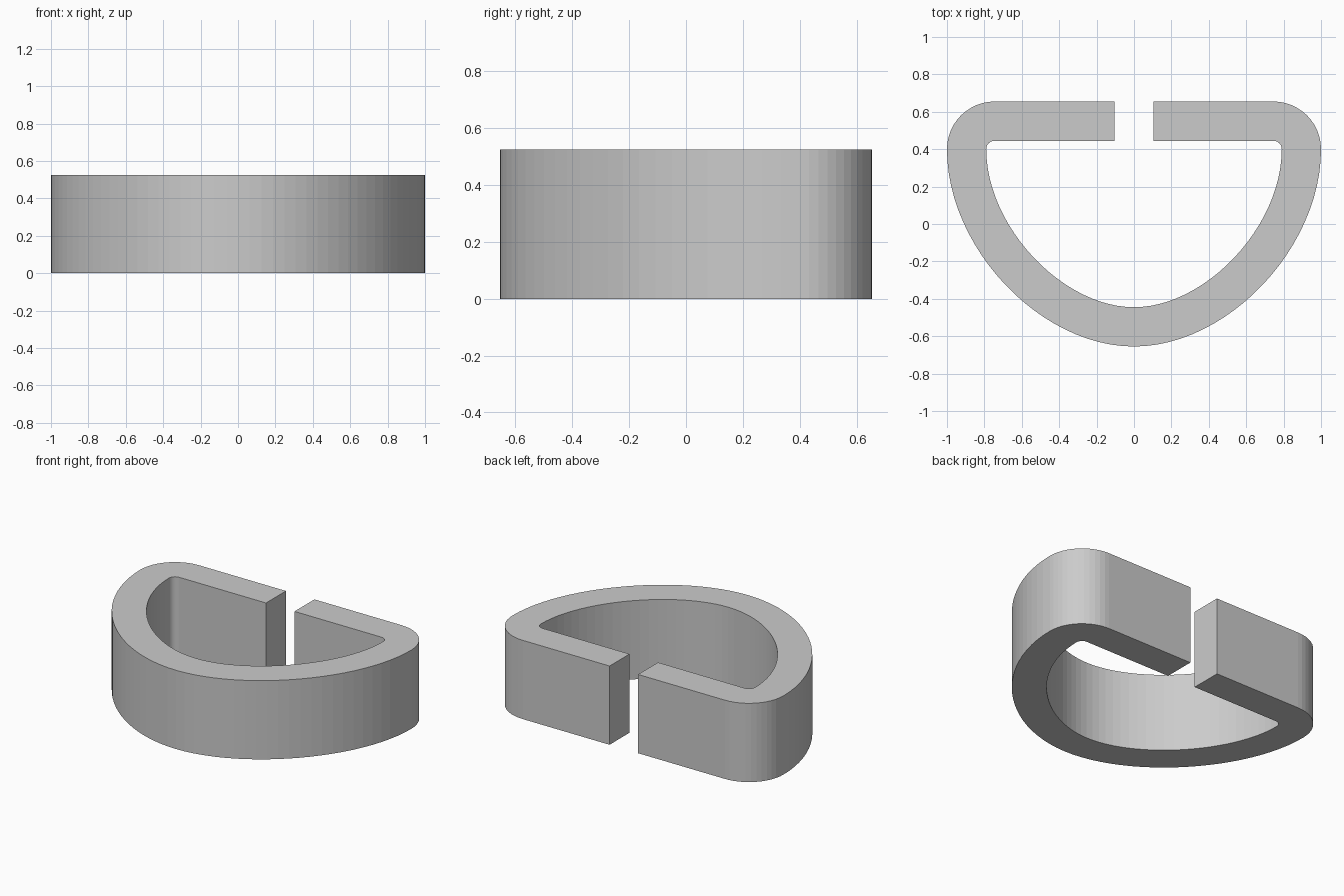
import bpy, bmesh
from math import sin, cos, pi
from mathutils import Vector

if "Cube" in bpy.data.objects:
    bpy.data.objects.remove(bpy.data.objects["Cube"])

WALL, HEIGHT, GAP = 0.21, 0.525, 0.105
TOP, R = 0.655, 0.255            # back edge and outer corner radius
CX, CY = 1 - R, TOP - R          # corner centre
DROP = CY + TOP                  # height of the bowed part
K = 0.5                          # bow handle length
CORNER, BOW = 12, 24


def bow(t):
    """Bezier point and outward normal from the widest point to the bottom."""
    p = [Vector((1, CY)), Vector((1, CY - K * DROP)),
         Vector((K, -TOP)), Vector((0, -TOP))]
    s = 1 - t
    pos = p[0]*s**3 + p[1]*3*s*s*t + p[2]*3*s*t*t + p[3]*t**3
    d = (p[1]-p[0])*s*s + (p[2]-p[1])*2*s*t + (p[3]-p[2])*t*t
    return pos, Vector((-d.y, d.x)).normalized()


# right half as (point, outward normal): gap end, rounded corner, bow
half = [(Vector((GAP, TOP)), Vector((0, 1)))]
for i in range(CORNER + 1):
    a = pi / 2 * (1 - i / CORNER)
    n = Vector((cos(a), sin(a)))
    half.append((Vector((CX, CY)) + n * R, n))
half += [bow(i / BOW) for i in range(1, BOW + 1)]

# mirror the half to get the full open ring
flip = lambda v: Vector((-v.x, v.y))
path = half + [(flip(p), flip(n)) for p, n in reversed(half[:-1])]

# sweep the rectangular wall section along the path
bm = bmesh.new()
rings = []
for p, n in path:
    q = p - n * WALL
    rings.append([bm.verts.new(c) for c in (
        (p.x, p.y, 0), (p.x, p.y, HEIGHT), (q.x, q.y, HEIGHT), (q.x, q.y, 0))])
for a, b in zip(rings, rings[1:]):
    for j in range(4):
        k = (j + 1) % 4
        bm.faces.new((a[j], a[k], b[k], b[j]))
bm.faces.new(rings[0])
bm.faces.new(rings[-1])
bmesh.ops.recalc_face_normals(bm, faces=bm.faces)

mesh = bpy.data.meshes.new("open_ring")
bm.to_mesh(mesh)
bm.free()
ring = bpy.data.objects.new("open_ring", mesh)
bpy.context.collection.objects.link(ring)
